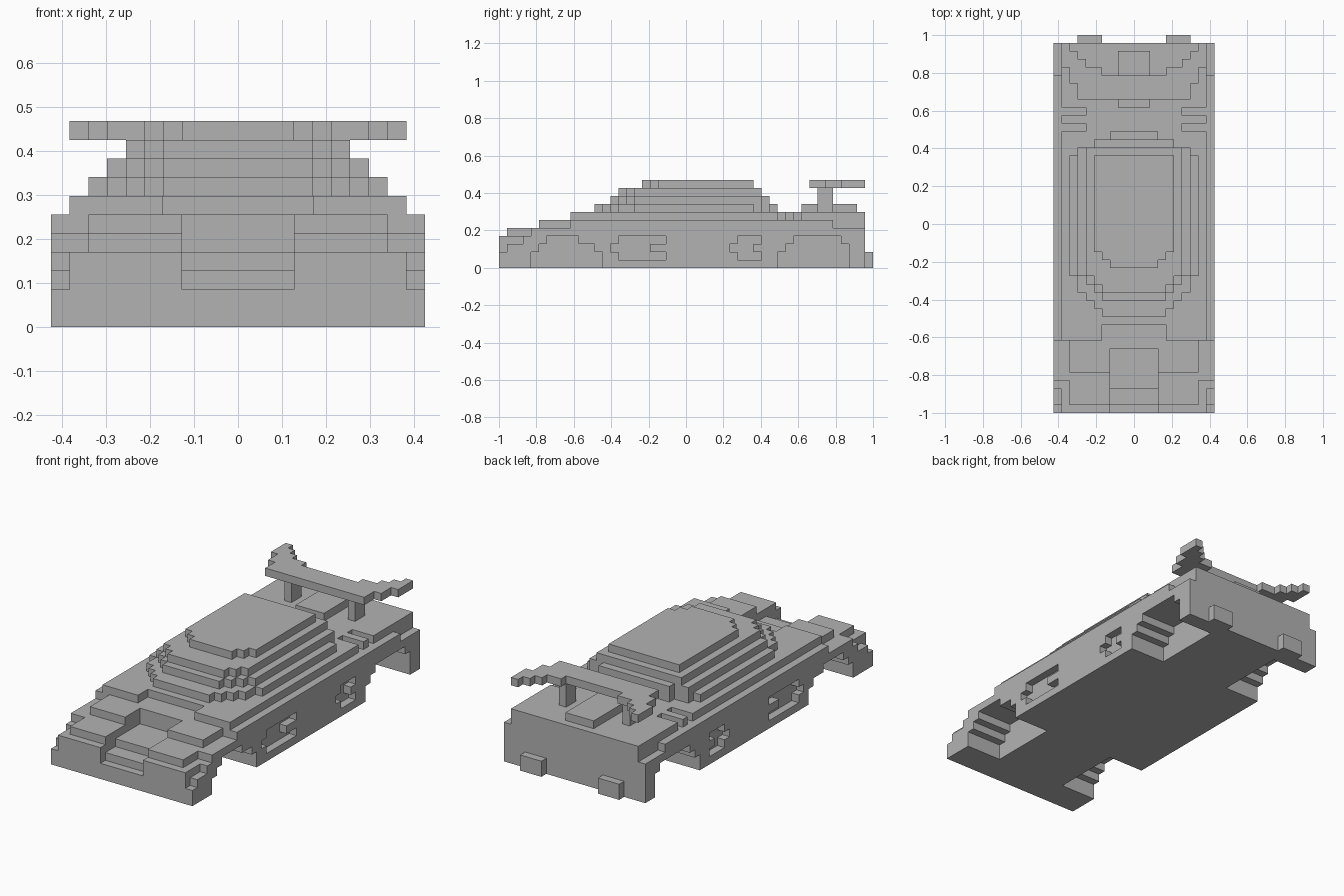
import bpy
import bmesh
from mathutils import Vector

if "Cube" in bpy.data.objects:
    bpy.data.objects.remove(bpy.data.objects["Cube"], do_unlink=True)

LENGTH = 47            # blocks from nose to tail
HALF = 10              # blocks from centre to side
U = 2 / LENGTH         # size of one block

paint = bpy.data.materials.new("plain grey")
paint.use_nodes = True
GREY = (0.45, 0.45, 0.45, 1)
paint.diffuse_color = GREY
paint.node_tree.nodes["Principled BSDF"].inputs["Base Color"].default_value = GREY


def block(x0, x1, y0, y1, z0, z1):
    """Cells of a box, in blocks, and of its mirror image."""
    cells = set()
    for x in range(x0, x1):
        for y in range(y0, y1):
            for z in range(z0, z1):
                cells |= {(x, y, z), (-1 - x, y, z)}
    return cells


def build(name, cells):
    """Skin the outside of a set of cells and merge its flat faces."""
    bm = bmesh.new()
    for cell in cells:
        for axis in range(3):
            for side in (0, 1):
                step = list(cell)
                step[axis] += 2 * side - 1
                if tuple(step) in cells:
                    continue
                corners = []
                for a, b in ((0, 0), (1, 0), (1, 1), (0, 1)):
                    p = Vector(cell)
                    p[axis] += side
                    p[(axis + 1) % 3] += a
                    p[(axis + 2) % 3] += b
                    corners.append(bm.verts.new((p.x * U, p.y * U - 1, p.z * U)))
                if not side:
                    corners.reverse()
                bm.faces.new(corners)
    bmesh.ops.remove_doubles(bm, verts=bm.verts[:], dist=U / 100)
    bmesh.ops.dissolve_limit(bm, angle_limit=0.01, verts=bm.verts[:], edges=bm.edges[:])
    mesh = bpy.data.meshes.new(name)
    bm.to_mesh(mesh)
    bm.free()
    mesh.materials.append(paint)
    obj = bpy.data.objects.new(name, mesh)
    bpy.context.collection.objects.link(obj)


# Body: hull with a stepped bonnet and rear deck
body = block(0, HALF, 0, 46, 0, 4)
body |= block(0, 8, 1, 46, 4, 5) | block(8, HALF, 4, 46, 4, 5)
body |= block(0, 8, 5, 46, 5, 6) | block(8, HALF, 9, 42, 5, 6) | block(8, 9, 42, 46, 5, 6)
body |= block(0, 4, 11, 46, 6, 7) | block(4, 9, 9, 46, 6, 7)

# Stepped recesses for the headlamps and the nose intake
for x0, x1 in ((9, HALF), (0, 3)):
    body -= block(x0, x1, 0, 1, 2, 7) | block(x0, x1, 1, 3, 3, 7)
body -= block(0, 3, 3, 8, 4, 7)

# Wheel arches, as rows from the ground up
for rows in (((4, 13), (4, 13), (5, 12), (6, 10)),
             ((35, 44), (35, 44), (36, 44), (37, 43))):
    for z, (y0, y1) in enumerate(rows):
        body -= block(5, HALF, y0, y1, z, z + 1)

# Side vents
for rows in (((15, 21), (14, 19), (15, 21)), ((30, 33), (29, 32), (30, 33))):
    for z, (y0, y1) in enumerate(rows, 1):
        body -= block(9, HALF, y0, y1, z, z + 1)

# Slots in the rear deck
for y in (35, 37):
    body -= block(6, 9, y, y + 1, 6, 7)
build("body", body)

# Cabin tiers: strips of (outer x, front y, rear y), from the centre out
tiers = (
    ((3, 12, 35), (4, 12, 34), (5, 13, 34), (6, 14, 33), (7, 15, 33), (8, 17, 32)),
    ((4, 14, 34), (5, 15, 34), (6, 16, 33), (7, 17, 33)),
    ((4, 15, 33), (5, 16, 33), (6, 17, 33)),
    ((3, 18, 32), (4, 19, 32), (5, 20, 32)),
)


def strips(rows, z):
    cells, x0 = set(), 0
    for x1, y0, y1 in rows:
        cells |= block(x0, x1, y0, y1, z, z + 1)
        x0 = x1
    return cells


cabin = set()
for z, rows in enumerate(tiers, 7):
    cabin |= strips(rows, z)
build("cabin", cabin)

# Rear wing, swept back at the tips, on two posts
wing = ((4, 39, 42), (6, 39, 43), (7, 39, 44), (8, 41, 45), (9, 43, 46))
build("rear_wing", strips(wing, 10))
build("wing_posts", block(4, 5, 40, 42, 7, 10))

# Engine lid and exhausts
build("engine_lid", block(0, 2, 38, 45, 7, 8))
build("exhausts", block(4, 7, 46, 47, 0, 2))
